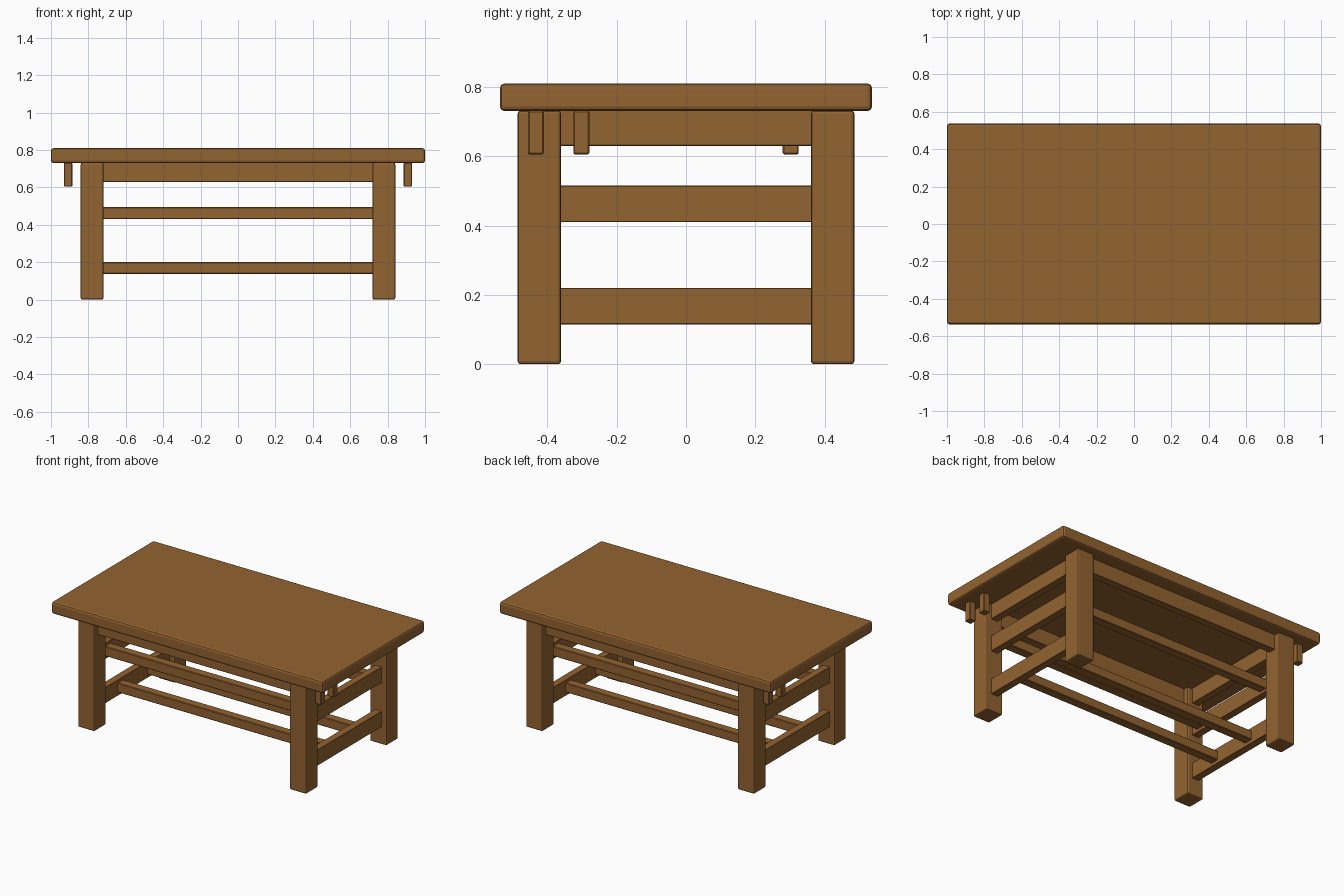
import bpy

if "Cube" in bpy.data.objects:
    bpy.data.objects.remove(bpy.data.objects["Cube"])

wood = bpy.data.materials.new("brown_wood")
wood.diffuse_color = (0.29, 0.125, 0.03, 1.0)
wood.use_nodes = True
wood.node_tree.nodes["Principled BSDF"].inputs["Base Color"].default_value = wood.diffuse_color


def box(name, x, y, z, bevel=0.004, segments=1):
    """Bevelled box from (min, max) ranges."""
    bpy.ops.mesh.primitive_cube_add(size=1, location=(sum(x) / 2, sum(y) / 2, sum(z) / 2))
    ob = bpy.context.object
    ob.name = name
    ob.scale = (x[1] - x[0], y[1] - y[0], z[1] - z[0])
    bpy.ops.object.transform_apply(location=False, rotation=False, scale=True)
    ob.data.materials.append(wood)
    mod = ob.modifiers.new("soft_edges", 'BEVEL')
    mod.width = bevel
    mod.segments = segments
    return ob


def span(centre, size):
    return (centre - size / 2, centre + size / 2)


# table top
box("table_top", (-1, 1), (-0.537, 0.537), (0.73, 0.81), 0.014, 2)

# four square legs
for sx, side in ((-1, "left"), (1, "right")):
    for sy, end in ((-1, "front"), (1, "back")):
        box(f"{end}_{side}_leg", span(sx * 0.78, 0.122), span(sy * 0.423, 0.125),
            (0, 0.732), 0.009, 2)

# short side pieces: apron and two rails on each end
for sx, side in ((-1, "left"), (1, "right")):
    for part, z in (("apron", (0.63, 0.732)), ("upper_rail", (0.41, 0.515)),
                    ("lower_rail", (0.115, 0.22))):
        box(f"{side}_{part}", span(sx * 0.78, 0.05), (-0.37, 0.37), z, 0.002)

# long pieces: aprons and stretchers, front and back
for sy, end in ((-1, "front"), (1, "back")):
    box(f"{end}_apron", (-0.73, 0.73), span(sy * 0.42, 0.05), (0.63, 0.732), 0.002)
    box(f"{end}_upper_stretcher", (-0.77, 0.77), span(sy * 0.29, 0.06), (0.43, 0.495))
    box(f"{end}_lower_stretcher", (-0.77, 0.77), span(sy * 0.157, 0.06), (0.138, 0.20))

# hanging pegs under the overhang, at opposite corners
for s, side in ((1, "right"), (-1, "left")):
    for y, which in ((-0.433, "outer"), (-0.302, "inner")):
        box(f"{side}_{which}_peg", span(s * 0.908, 0.046), span(s * y, 0.046), (0.605, 0.732))
